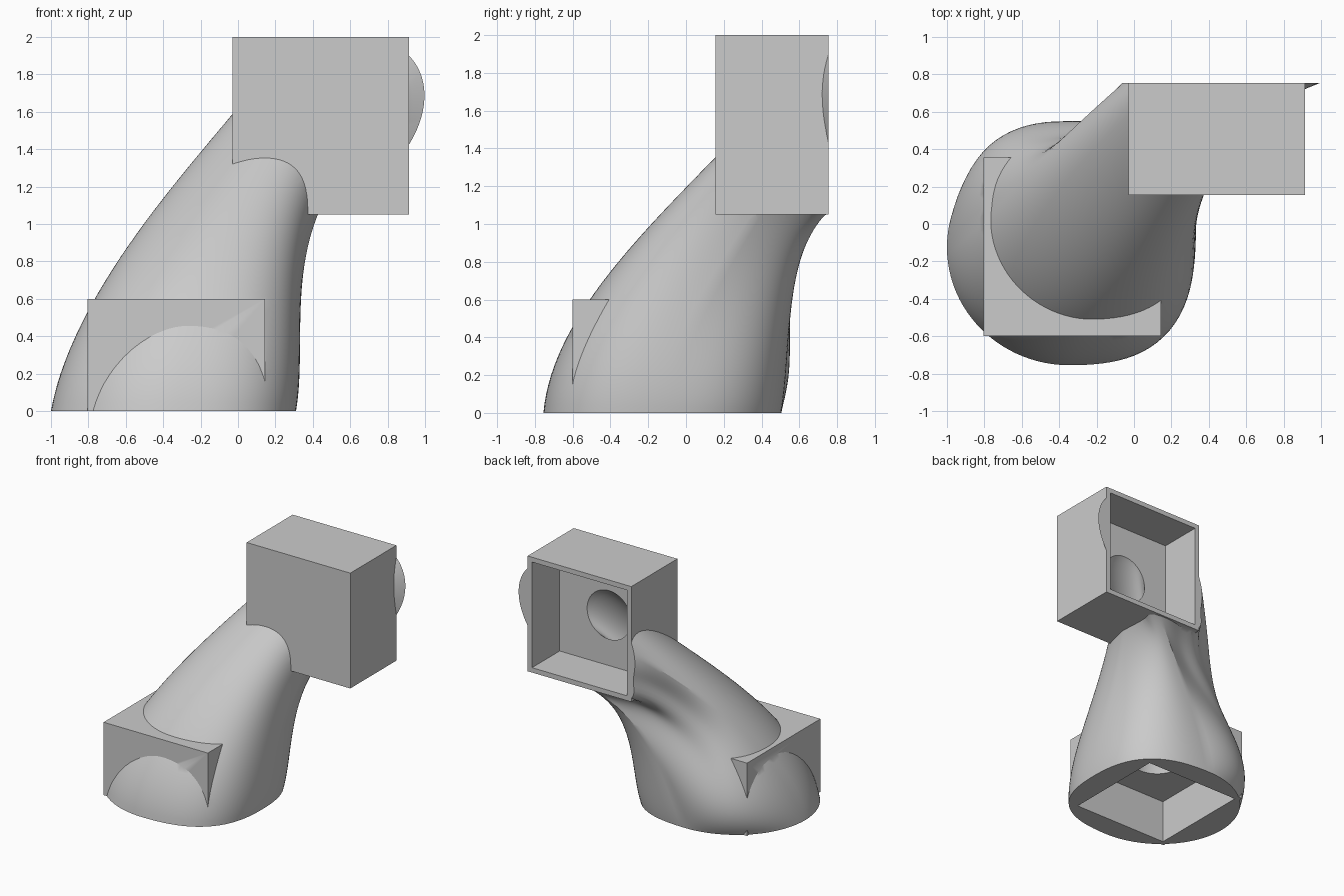
import bpy, bmesh
from math import sin, cos, exp, pi
from mathutils import Vector

cube = bpy.data.objects.get("Cube")
if cube:
    bpy.data.objects.remove(cube, do_unlink=True)

grey = bpy.data.materials.new("plain grey")
grey.use_nodes = True
GREY = (0.6, 0.6, 0.6, 1)
grey.diffuse_color = GREY
grey.node_tree.nodes["Principled BSDF"].inputs["Base Color"].default_value = GREY


def finish(name, bm):
    bmesh.ops.recalc_face_normals(bm, faces=bm.faces)
    mesh = bpy.data.meshes.new(name)
    bm.to_mesh(mesh)
    bm.free()
    mesh.materials.append(grey)
    obj = bpy.data.objects.new(name, mesh)
    bpy.context.collection.objects.link(obj)
    return obj


def block(name, low, high):
    bm = bmesh.new()
    bmesh.ops.create_cube(bm, size=1)
    low, high = Vector(low), Vector(high)
    for v in bm.verts:
        v.co = (low + high) / 2 + v.co * (high - low)
    return finish(name, bm)


def loft(name, strand, sides, steps):
    """Closed tube whose lengthwise strands are Hermite curves."""
    bm = bmesh.new()
    rings = [[] for _ in range(steps + 1)]
    for i in range(sides):
        p, tp, q, tq = (Vector(v) for v in strand(2 * pi * i / sides))
        for j, ring in enumerate(rings):
            t = j / steps
            h = t * t * (3 - 2 * t)
            ring.append(bm.verts.new(p * (1 - h) + q * h + tp * t * (1 - t) ** 2
                                     - tq * t * t * (1 - t)))
    for a, b in zip(rings, rings[1:]):
        for i in range(sides):
            k = (i + 1) % sides
            bm.faces.new((a[i], a[k], b[k], b[i]))
    bm.faces.new(rings[0])
    bm.faces.new(rings[-1])
    return finish(name, bm)


BACK = 0.755


def body_strand(a):
    c, s = cos(a), sin(a)
    # the foot is fuller towards its two +x corners
    full = 1 + 0.32 * max(c, 0) ** 2 * s * s
    # the rear outline is a slanted oval drawn out towards one lower corner
    lobe = 1 + 0.16 * exp(-((a - 1.25 * pi) / 0.22) ** 2)
    # weights of the two lower quarters
    inner, outer = 2 * max(-s, 0) * max(c, 0), 2 * max(-s, 0) * max(-c, 0)
    start = (-0.345 + 0.655 * full * c, -0.125 - 0.63 * full * s, 0)
    end = (0.467 + 0.53 * lobe * cos(a - 0.17), BACK, 1.53 + 0.47 * lobe * sin(a + 0.17))
    leave = (0.27 - 0.02 * c - 0.3 * outer, 0.18 + 0.75 * outer, 1.5 - 0.1 * c + 0.5 * s)
    arrive = (1.45 + 0.7 * c + 0.3 * s + 0.4 * c * c + 0.35 * inner - 0.2 * outer,
              0.92 - 0.07 * c + 0.55 * s + 0.38 * s * s + 0.85 * outer,
              1.0 + 0.1 * c + 0.75 * s + 0.15 * c * c + 0.45 * s * s)
    return start, leave, end, arrive


def duct_strand(a):
    c, s = 0.2 * cos(a), 0.2 * sin(a)
    return ((-0.33 + c, -0.12 - s, 0.3), (0, 0.2, 0.8),
            (0.44 + c, 0.42, 1.525 + s), (0.1, 0.35, 0.1))


# Solid parts
body = loft("duct_body", body_strand, 96, 40)
lower_box = block("lower_box", (-0.805, -0.6, 0), (0.145, 0.355, 0.6))
upper_box = block("upper_box", (-0.03, 0.155, 1.05), (0.915, BACK, 2))

# Hollows
lower_hollow = block("lower_hollow", (-0.765, -0.56, -0.1), (0.105, 0.315, 0.36))
upper_hollow = block("upper_hollow", (0.01, 0.395, 1.09), (0.875, 0.9, 1.96))
bore = loft("bore", duct_strand, 48, 24)

# Join the solids, then cut the hollows
bpy.context.view_layer.objects.active = body
for tool, action in ((lower_box, 'UNION'), (upper_box, 'UNION'), (lower_hollow, 'DIFFERENCE'),
                     (upper_hollow, 'DIFFERENCE'), (bore, 'DIFFERENCE')):
    mod = body.modifiers.new(tool.name, 'BOOLEAN')
    mod.operation, mod.object, mod.solver = action, tool, 'EXACT'
    bpy.ops.object.modifier_apply(modifier=mod.name)
    bpy.data.objects.remove(tool, do_unlink=True)

bpy.ops.object.select_all(action='DESELECT')
body.select_set(True)
bpy.ops.object.shade_smooth_by_angle(angle=0.5)
